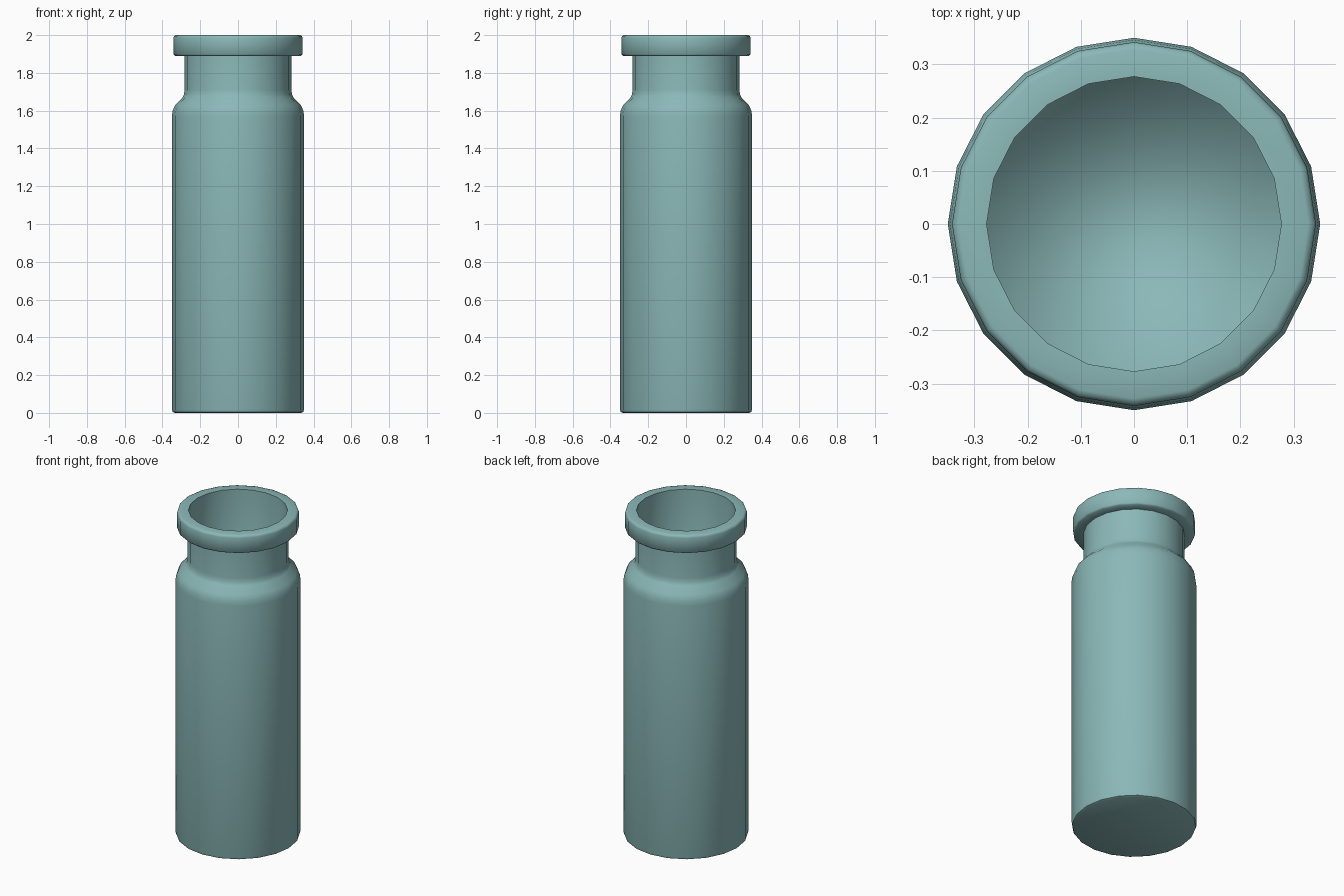
import bpy
import bmesh
import math

SIDES = 20

cube = bpy.data.objects.get("Cube")
if cube:
    bpy.data.objects.remove(cube, do_unlink=True)

# Single muted teal material
teal = bpy.data.materials.new("muted_teal")
teal.use_nodes = True
colour = (0.26, 0.48, 0.48, 1)
teal.diffuse_color = colour
teal.node_tree.nodes["Principled BSDF"].inputs["Base Color"].default_value = colour


def lathe(name, profile, cap_start=False, cap_end=False, angle=40):
    """Spin a (radius, height) profile around z."""
    bm = bmesh.new()
    rings = []
    for r, z in profile:
        turns = [2 * math.pi * i / SIDES for i in range(SIDES)]
        rings.append([bm.verts.new((r * math.cos(a), r * math.sin(a), z)) for a in turns])
    for low, high in zip(rings, rings[1:]):
        for i in range(SIDES):
            j = (i + 1) % SIDES
            bm.faces.new((low[i], low[j], high[j], high[i]))
    if cap_start:
        bm.faces.new(rings[0][::-1])
    if cap_end:
        bm.faces.new(rings[-1])
    mesh = bpy.data.meshes.new(name)
    bm.to_mesh(mesh)
    bm.free()
    mesh.materials.append(teal)
    obj = bpy.data.objects.new(name, mesh)
    bpy.context.collection.objects.link(obj)
    bpy.ops.object.select_all(action="DESELECT")
    obj.select_set(True)
    bpy.context.view_layer.objects.active = obj
    bpy.ops.object.shade_smooth_by_angle(angle=math.radians(angle))
    return obj


# Outer body with rounded base, shoulder and neck
lathe("vial_body", [
    (0.335, 0), (0.346, 0.005), (0.35, 0.018),
    (0.35, 1.57), (0.346, 1.6), (0.333, 1.63),
    (0.295, 1.668), (0.286, 1.685), (0.283, 1.71), (0.283, 1.9),
], cap_start=True)

# Flanged lip with softened outer edges
lathe("lip", [
    (0.277, 1.89), (0.334, 1.89), (0.342, 1.898),
    (0.342, 1.985), (0.338, 1.996), (0.328, 2), (0.277, 2),
], angle=50)

# Hollow inside, wall and floor shaded as one soft surface
lathe("inner_cavity", [(0.277, 2), (0.277, 0.03)], cap_end=True, angle=120)
